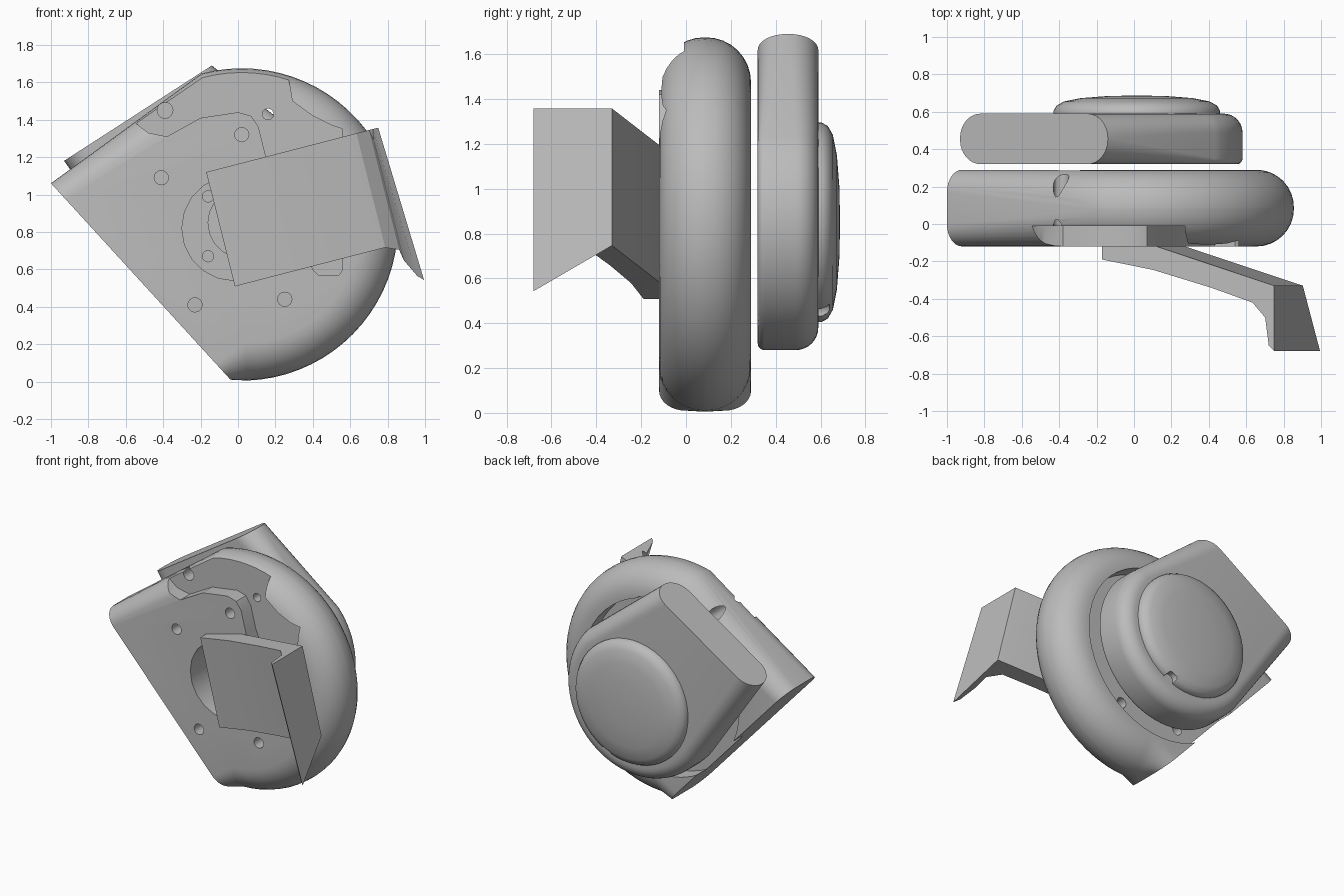
import bpy, bmesh, math
from mathutils import Vector

if "Cube" in bpy.data.objects:
    bpy.data.objects.remove(bpy.data.objects["Cube"])

metal = bpy.data.materials.new("cast_grey")
metal.use_nodes = True
GREY = (0.5, 0.5, 0.5, 1)
metal.diffuse_color = GREY
metal.node_tree.nodes["Principled BSDF"].inputs["Base Color"].default_value = GREY


def make(name, rings):
    """Skin closed rings of equal length and cap both ends."""
    bm = bmesh.new()
    loops = [[bm.verts.new(p) for p in ring] for ring in rings]
    for a, b in zip(loops, loops[1:]):
        for i in range(len(a)):
            j = (i + 1) % len(a)
            bm.faces.new((a[i], a[j], b[j], b[i]))
    bm.faces.new(loops[0])
    bm.faces.new(loops[-1])
    bmesh.ops.recalc_face_normals(bm, faces=bm.faces)
    mesh = bpy.data.meshes.new(name)
    bm.to_mesh(mesh)
    bm.free()
    mesh.materials.append(metal)
    obj = bpy.data.objects.new(name, mesh)
    bpy.context.collection.objects.link(obj)
    return obj


def select(obj):
    bpy.ops.object.select_all(action='DESELECT')
    obj.select_set(True)
    bpy.context.view_layer.objects.active = obj


def smooth(obj, angle=32):
    select(obj)
    bpy.ops.object.shade_smooth_by_angle(angle=math.radians(angle))


def prism(name, outline, y0, y1):
    return make(name, [[(x, y, z) for x, z in outline] for y in (y0, y1)])


def circle(x, z, r, n=32):
    return [(x + r * math.cos(math.tau * i / n), z + r * math.sin(math.tau * i / n)) for i in range(n)]


def cut(obj, cutter):
    """Subtract a helper solid, then discard it."""
    cutter.hide_render = True
    select(obj)
    mod = obj.modifiers.new("cut", 'BOOLEAN')
    mod.operation = 'DIFFERENCE'
    mod.solver = 'EXACT'
    mod.object = cutter
    bpy.ops.object.modifier_apply(modifier=mod.name)
    bpy.data.objects.remove(cutter)


def housing(name, centre, radius, arc, first, last, y0, y1, r_arc, r_end, steps=8):
    """Rounded scroll: an arc joined to a flat outlet face between two corners."""
    c, first, last = Vector(centre), Vector(first), Vector(last)
    along = (first - last).normalized()
    outline = [(first, along, r_end)]
    n = 40
    for i in range(n + 1):
        a = math.radians(arc[0] + (arc[1] - arc[0]) * i / n)
        d = Vector((math.cos(a), math.sin(a)))
        outline.append((c + d * radius, d, r_arc))
    outline.append((last, -along, r_end))
    rings = []
    for side in (0, 1):
        for k in range(steps + 1):
            t = math.pi / 2 * (k if side == 0 else steps - k) / steps
            ring = []
            for p, d, r in outline:
                q = p - d * r[side] * (1 - math.sin(t))
                drop = r[side] * (1 - math.cos(t))
                ring.append((q.x, y0 + drop if side == 0 else y1 - drop, q.y))
            rings.append(ring)
    return make(name, rings)


# Large scroll housing with its outlet face at the lower side
large = housing("large_scroll_housing", (0.02, 0.84), 0.835, (-88, 105), (-0.04, 0.01),
                (-1.0, 1.06), -0.12, 0.29, (0.2, 0.2), (0.12, 0.12))
# Round pocket in the back
cut(large, prism("cutter", circle(0, 0.84, 0.63, 48), 0.17, 0.5))
# Stepped pocket across the upper front
pocket = [(-0.65, 1.47), (-0.57, 1.4), (-0.48, 1.33), (-0.38, 1.31), (-0.2, 1.41), (0, 1.44),
          (0.07, 1.42), (0.11, 1.36), (0.15, 1.2), (0.4, 0.6), (0.43, 0.57), (0.54, 0.57),
          (0.56, 0.6), (0.56, 1.35), (0.5, 1.37), (0.4, 1.42), (0.29, 1.5), (0.27, 1.62),
          (0.3, 1.8), (-0.4, 1.8)]
cut(large, prism("cutter", pocket, -0.4, -0.01))
# Inlet bore and the smaller opening behind it
cut(large, prism("cutter", circle(-0.02, 0.82, 0.28, 20), -0.4, 0.08))
cut(large, prism("cutter", circle(0.03, 0.85, 0.19, 20), 0, 0.4))
# Bolt holes
for x, z, r in [(-0.39, 1.45, 0.042), (0.02, 1.32, 0.038), (-0.41, 1.09, 0.038),
                (-0.16, 0.99, 0.03), (-0.16, 0.67, 0.03), (-0.23, 0.41, 0.038),
                (0.25, 0.44, 0.038), (0.16, 1.43, 0.03)]:
    cut(large, prism("cutter", circle(x, z, r, 16), -0.4, 0.6))
smooth(large)

# Small scroll housing with its outlet face at the upper side
small = housing("small_scroll_housing", (0.01, 0.85), 0.57, (-148, 42), (-0.93, 1.18),
                (-0.14, 1.69), 0.32, 0.59, (0.03, 0.1), (0.13, 0.13))
smooth(small)

# Domed cover on the back, with a notch in its lower rim
dome = [(0.445, 0.585), (0.445, 0.605), (0.43, 0.632), (0.39, 0.655), (0.3, 0.673),
        (0.16, 0.684), (0.02, 0.687)]
cover = make("domed_cover", [[(x, y, z) for x, z in circle(0.015, 0.85, r, 48)] for r, y in dome])
cut(cover, prism("cutter", circle(0.2, 0.45, 0.04, 16), 0.5, 0.64))
smooth(cover)

# Angled bracket: section along its length, with top and bottom limits across its width
section = [(0, -0.19, 0, 0.63), (0.28, -0.245, 0, 0.63), (0.6, -0.34, 0, 0.63),
           (0.83, -0.42, 0, 0.63), (0.9, -0.5, 0, 0.66), (0.91, -0.585, 0.06, 0.72),
           (0.92, -0.65, 0, 0.82), (0.95, -0.68, 0, 0.85), (0.95, -0.33, 0, 0.63),
           (0.3, -0.12, 0, 0.63), (0, -0.12, 0, 0.63)]
U, W = Vector((0.968, 0.25)), Vector((0.243, -0.97))


def place(u, y, w, flare=0):
    p = Vector((-0.17, 1.12)) + U * (u + flare) + W * w
    return (p.x, y, p.y)


top = [place(u, y, a) for u, y, a, b in section]
bottom = [place(u, y, b, 0.04 if y < -0.6 else 0) for u, y, a, b in section]
bracket = make("angled_bracket", [top, bottom])
smooth(bracket, 25)
